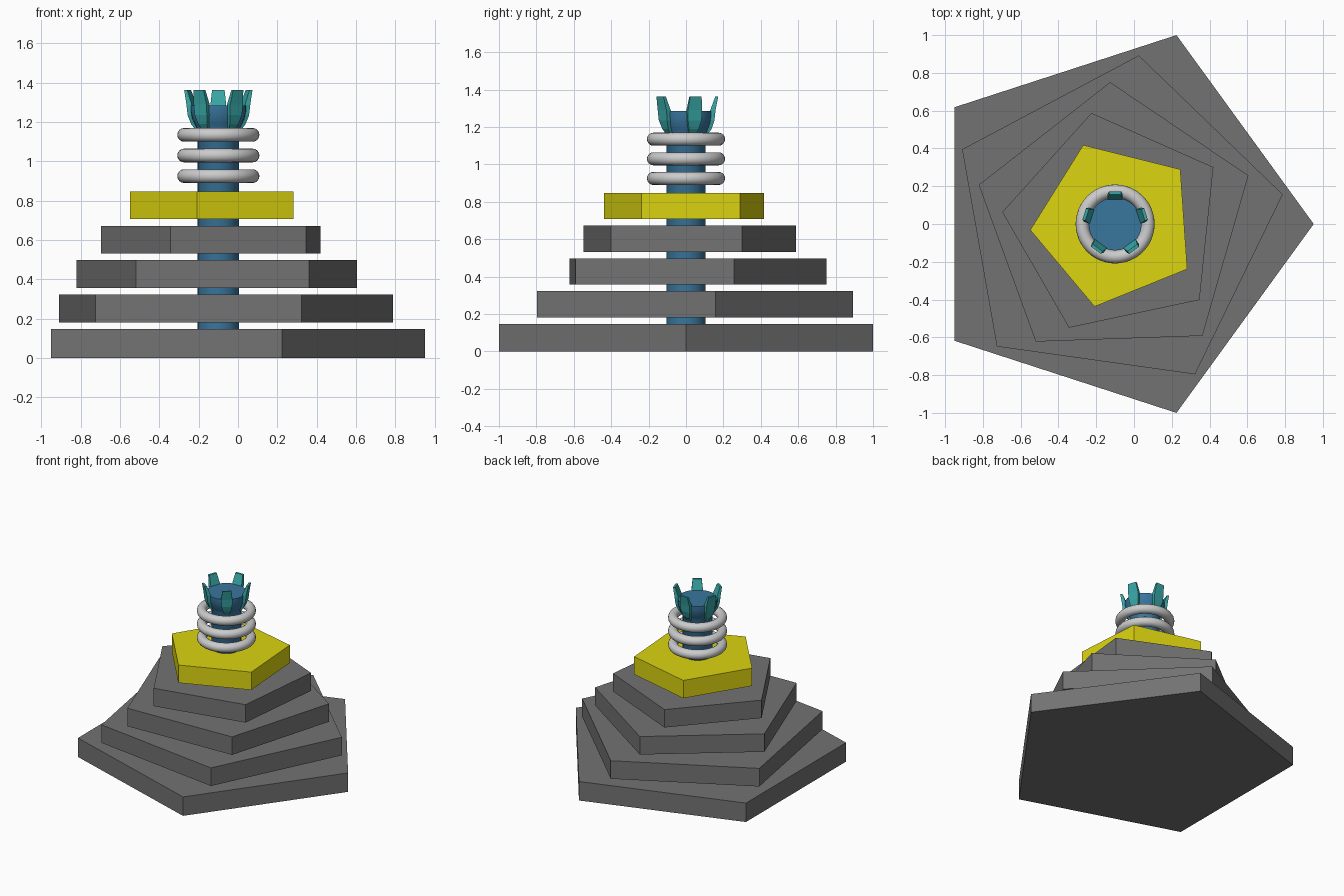
import bpy, bmesh
from math import sin, cos, pi, radians
from mathutils import Matrix

if "Cube" in bpy.data.objects:
    bpy.data.objects.remove(bpy.data.objects["Cube"])

CX = -0.10  # shared axis of the tower


def material(name, rgb):
    m = bpy.data.materials.new(name)
    m.diffuse_color = (*rgb, 1)
    m.use_nodes = True
    m.node_tree.nodes["Principled BSDF"].inputs["Base Color"].default_value = m.diffuse_color
    return m


STONE = material("dark_stone", (0.17, 0.17, 0.17))
YELLOW = material("yellow", (0.72, 0.66, 0.005))
BLUE = material("blue", (0.04, 0.18, 0.34))
TEAL = material("teal", (0.04, 0.38, 0.38))


def finish(name, bm, mat=None, smooth=False):
    bmesh.ops.recalc_face_normals(bm, faces=bm.faces)
    me = bpy.data.meshes.new(name)
    bm.to_mesh(me)
    bm.free()
    ob = bpy.data.objects.new(name, me)
    ob.location.x = CX
    bpy.context.collection.objects.link(ob)
    if mat:
        me.materials.append(mat)
    if smooth:
        bpy.ops.object.select_all(action='DESELECT')
        ob.select_set(True)
        bpy.context.view_layer.objects.active = ob
        bpy.ops.object.shade_smooth_by_angle(angle=radians(35))
    return ob


def loft(bm, rings):
    """Skin a list of point rings and cap both ends."""
    loops = [[bm.verts.new(p) for p in ring] for ring in rings]
    n = len(loops[0])
    for a, b in zip(loops, loops[1:]):
        for i in range(n):
            j = (i + 1) % n
            bm.faces.new((a[i], a[j], b[j], b[i]))
    bm.faces.new(loops[0][::-1])
    bm.faces.new(loops[-1])


def circle(r, z, n, turn=0.0):
    return [(r * cos(turn + 2 * pi * i / n), r * sin(turn + 2 * pi * i / n), z)
            for i in range(n)]


# Twisting pentagonal tiers, the top one yellow
for i in range(5):
    r = 0.1502 * (7 - i)
    z0 = 0.0 if i == 0 else 0.006 + 0.1755 * i
    z1 = 0.148 + 0.1748 * i
    bm = bmesh.new()
    loft(bm, [circle(r, z, 5, radians(10 * i)) for z in (z0, z1)])
    finish(f"pentagon_tier_{i + 1}", bm, YELLOW if i == 4 else STONE)

# Central column with flared head
bm = bmesh.new()
profile = [(0.105, 0.14), (0.105, 1.16), (0.118, 1.185), (0.133, 1.22),
           (0.14, 1.255), (0.14, 1.285)]
loft(bm, [circle(r, z, 32) for r, z in profile])
finish("column", bm, BLUE, True)

# Floating rings around the column
for i in range(3):
    bpy.ops.mesh.primitive_torus_add(
        major_segments=48, minor_segments=16, major_radius=0.174,
        minor_radius=0.035, location=(CX, 0, 0.925 + 0.105 * i))
    ring = bpy.context.object
    ring.name = f"floating_ring_{i + 1}"
    bpy.ops.object.shade_smooth_by_angle(angle=radians(60))

# Five claws: inner radius, outer radius, height, half width
stations = [(0.09, 0.112, 1.155, 0.018), (0.10, 0.137, 1.19, 0.027),
            (0.115, 0.152, 1.235, 0.038), (0.13, 0.158, 1.29, 0.040),
            (0.156, 0.172, 1.362, 0.032)]
for k in range(5):
    bm = bmesh.new()
    loft(bm, [[(a, -w, z), (b, -w, z), (b, w, z), (a, w, z)]
              for a, b, z, w in stations])
    bm.transform(Matrix.Rotation(radians(90 + 72 * k), 4, 'Z'))
    finish(f"claw_{k + 1}", bm, TEAL)
